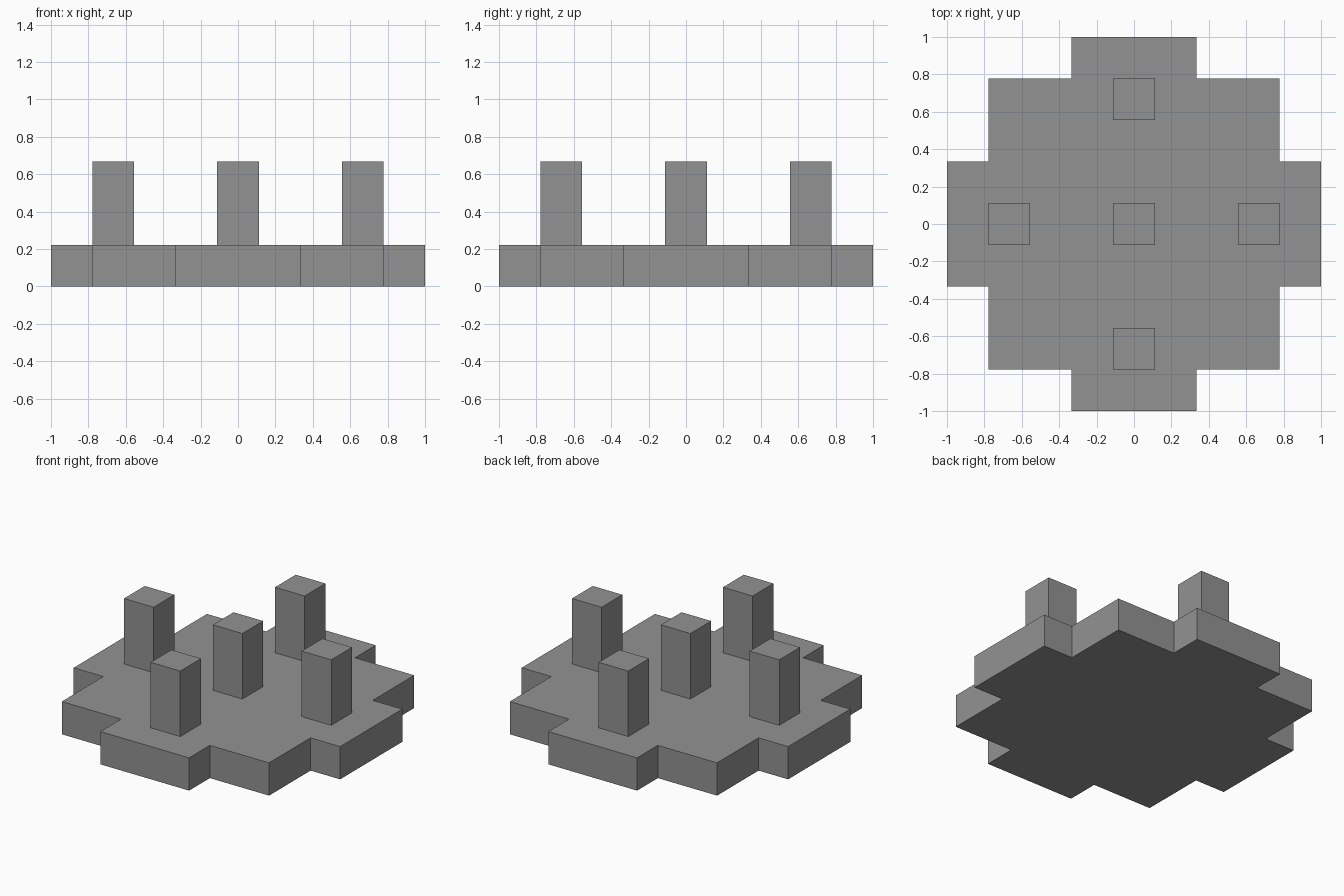
import bpy
import bmesh

cube = bpy.data.objects.get("Cube")
if cube:
    bpy.data.objects.remove(cube, do_unlink=True)

U = 1 / 9  # layout module

grey = bpy.data.materials.new("mid_grey")
grey.use_nodes = True
colour = (0.29, 0.29, 0.29, 1)
grey.diffuse_color = colour
grey.node_tree.nodes["Principled BSDF"].inputs["Base Color"].default_value = colour


def prism(name, outline, bottom, top):
    """Extrude a counter-clockwise outline, in modules, between two heights."""
    bm = bmesh.new()
    face = bm.faces.new([bm.verts.new((x * U, y * U, bottom * U)) for x, y in outline])
    extruded = bmesh.ops.extrude_face_region(bm, geom=[face], use_keep_orig=True)
    raised = [v for v in extruded["geom"] if isinstance(v, bmesh.types.BMVert)]
    bmesh.ops.translate(bm, verts=raised, vec=(0, 0, (top - bottom) * U))
    bmesh.ops.recalc_face_normals(bm, faces=bm.faces)
    mesh = bpy.data.meshes.new(name)
    bm.to_mesh(mesh)
    bm.free()
    mesh.materials.append(grey)
    obj = bpy.data.objects.new(name, mesh)
    bpy.context.collection.objects.link(obj)


# Stepped base: one side and corner of the outline turned through four quarters
outline = []
corner = [(9, -3), (9, 3), (7, 3), (7, 7), (3, 7)]
for quarter in range(4):
    outline += corner
    corner = [(-y, x) for x, y in corner]
prism("stepped_base", outline, 0, 2)

# Square posts: one in the centre and one toward each side
posts = {"centre": (0, 0), "left": (6, 0), "right": (-6, 0),
         "front": (0, -6), "back": (0, 6)}
for side, (x, y) in posts.items():
    square = [(x - 1, y - 1), (x + 1, y - 1), (x + 1, y + 1), (x - 1, y + 1)]
    prism(side + "_post", square, 2, 6)
